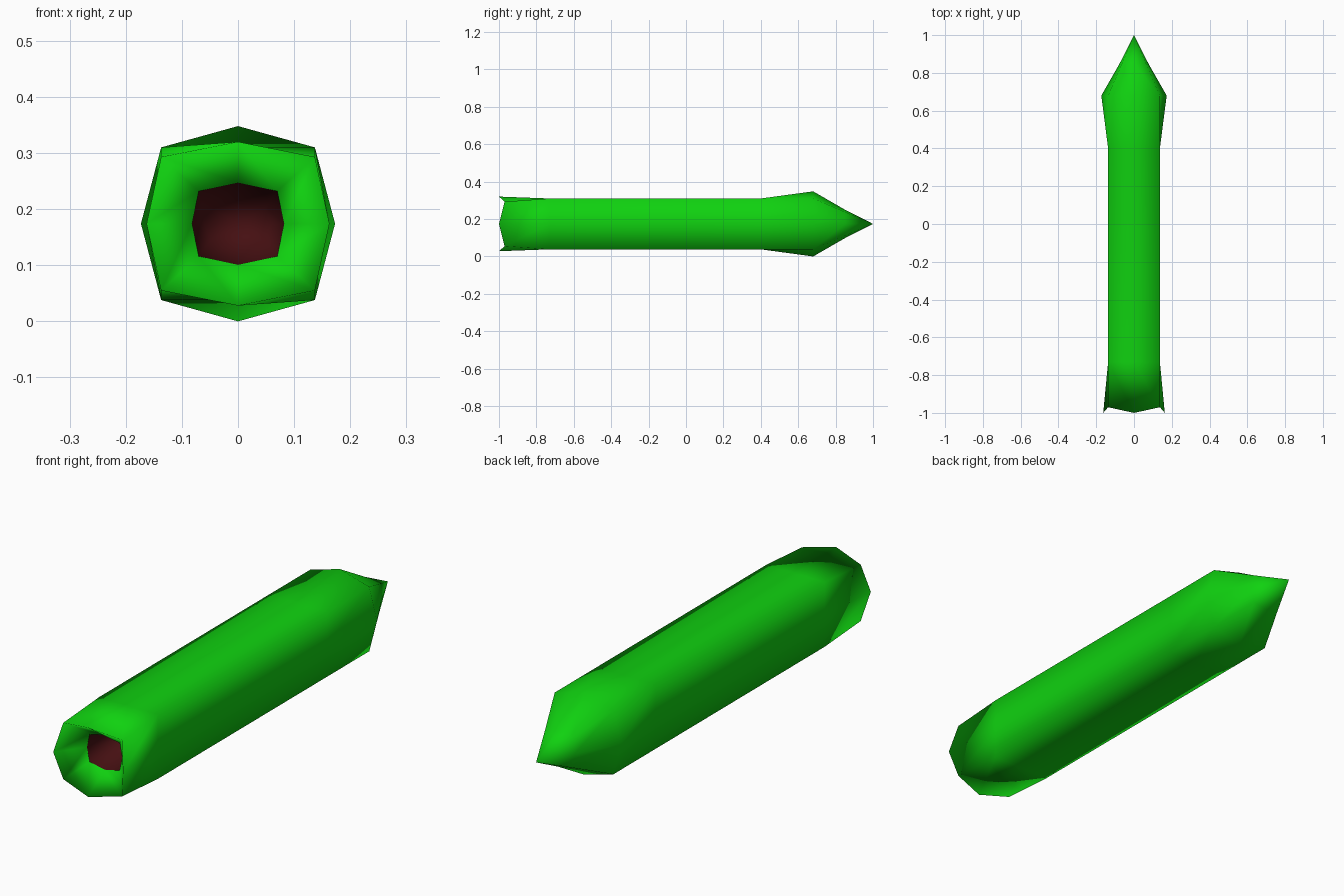
import bpy, bmesh

if "Cube" in bpy.data.objects:
    bpy.data.objects.remove(bpy.data.objects["Cube"])

CENTRE_Z = 0.174


def material(name, rgb):
    m = bpy.data.materials.new(name)
    m.diffuse_color = (*rgb, 1)
    m.use_nodes = True
    m.node_tree.nodes["Principled BSDF"].inputs["Base Color"].default_value = m.diffuse_color
    return m


green = material("bright_green", (0.005, 0.64, 0.005))
maroon = material("dark_maroon", (0.06, 0.005, 0.006))


def ring(bm, y_mid, y_corner, mid_x, mid_z, cx, cz):
    """Eight-point squarish section: side middles and corners, along y."""
    pts = [(mid_x, y_mid, 0), (cx, y_corner, cz), (0, y_mid, mid_z), (-cx, y_corner, cz),
           (-mid_x, y_mid, 0), (-cx, y_corner, -cz), (0, y_mid, -mid_z), (cx, y_corner, -cz)]
    return [bm.verts.new((x, y, z + CENTRE_Z)) for x, y, z in pts]


def loft(name, sections, tip_y, mat):
    """Skin the sections in order and close the last one to a point."""
    bm = bmesh.new()
    rings = [ring(bm, *s) for s in sections]
    for a, b in zip(rings, rings[1:]):
        for i in range(8):
            j = (i + 1) % 8
            bm.faces.new((a[i], a[j], b[j], b[i]))
    tip = bm.verts.new((0, tip_y, CENTRE_Z))
    last = rings[-1]
    for i in range(8):
        bm.faces.new((last[i], last[(i + 1) % 8], tip))
    for f in bm.faces:
        f.smooth = True
        # faces run towards +y on the outside
        f.normal_flip()
    bm.normal_update()
    me = bpy.data.meshes.new(name)
    bm.to_mesh(me)
    bm.free()
    me.materials.append(mat)
    ob = bpy.data.objects.new(name, me)
    bpy.context.collection.objects.link(ob)
    return ob


HOLE = (-0.89, -0.89, 0.082, 0.073, 0.07, 0.058)

# Body: mouth funnel, flared rim, square shaft, arrow-shaped end
body = loft("body", [
    HOLE,
    (-1.0, -0.97, 0.163, 0.146, 0.137, 0.119),
    (-0.73, -0.73, 0.137, 0.136, 0.137, 0.136),
    (0.40, 0.40, 0.137, 0.136, 0.137, 0.136),
    (0.68, 0.68, 0.173, 0.174, 0.137, 0.136),
    (0.85, 0.85, 0.076, 0.076, 0.063, 0.063),
], 1.0, green)

# Mouth lining: tapering dark cavity behind the hole
lining = loft("mouth_lining", [
    HOLE,
    (-0.70, -0.70, 0.06, 0.04, 0.05, 0.03),
], -0.69, maroon)

# Consistent facing: body outwards, lining towards the opening
for ob, want_inward in ((body, False), (lining, True)):
    bm = bmesh.new()
    bm.from_mesh(ob.data)
    tip = max(bm.faces, key=lambda f: f.calc_center_median().y)
    faces_back = tip.normal.y < 0
    if faces_back != want_inward:
        bmesh.ops.reverse_faces(bm, faces=bm.faces[:])
    bm.to_mesh(ob.data)
    bm.free()
